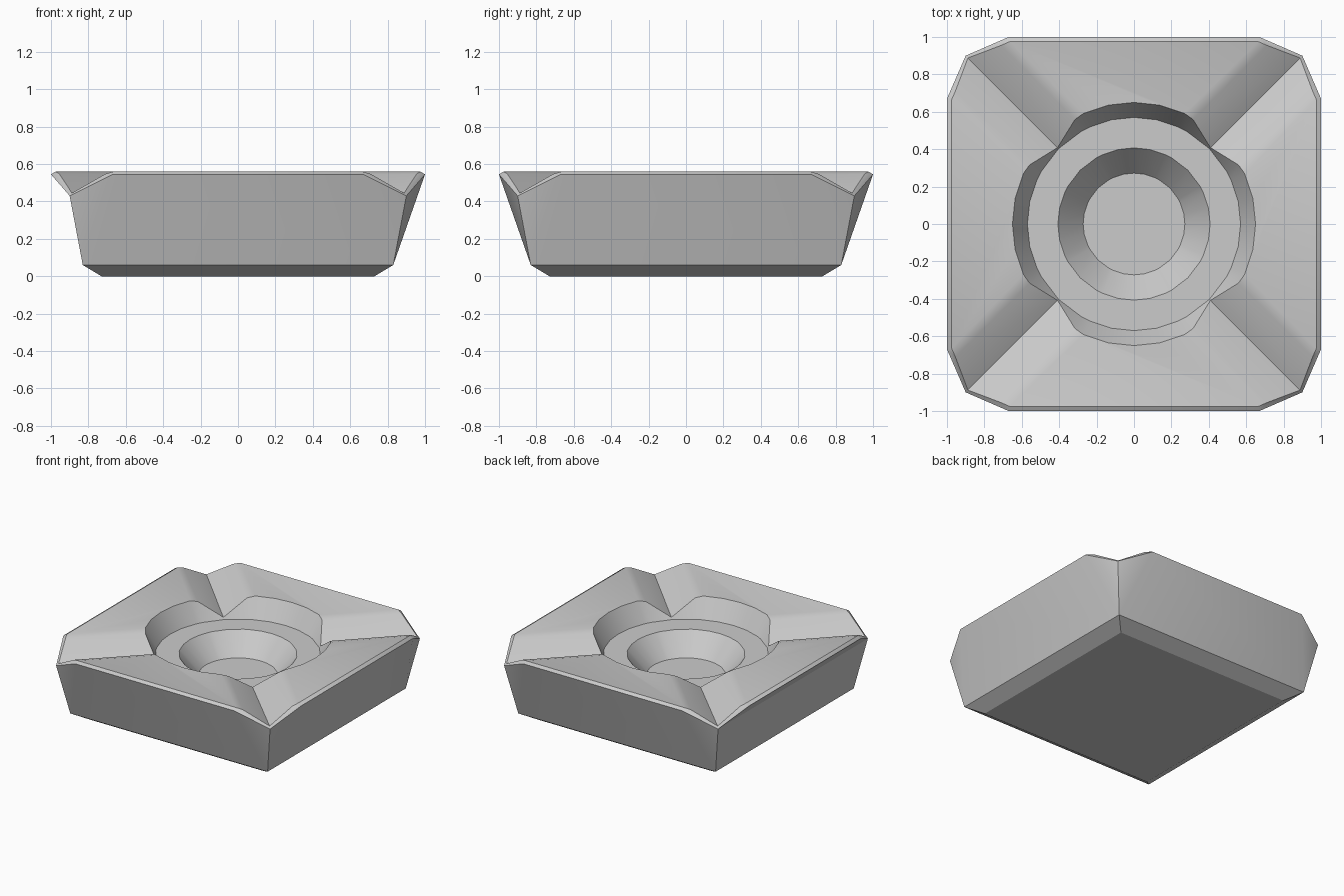
import bpy, bmesh, math
from mathutils import Vector, Matrix

if "Cube" in bpy.data.objects:
    bpy.data.objects.remove(bpy.data.objects["Cube"])

bm = bmesh.new()

# Everything is described for the +y quarter, then turned four times
ANGLES = [0, 15.5, 20.5, 33, 45, 57, 69.5, 74.5, 90]       # from one groove to the next
HEIGHTS = [.43, .545, .56, .56, .56, .56, .56, .545, .43]  # lip height: V grooves at the ends
STEP_Z, BOWL_Z = .416, .26


def polar(r, a, z):
    t = math.radians(135 - a)
    return Vector((r * math.cos(t), r * math.sin(t), z))


def mirrored(points):
    return points + [Vector((-p.x, p.y, p.z)) for p in reversed(points)]


for quarter in range(4):
    turn = Matrix.Rotation(quarter * math.pi / 2, 3, 'Z')

    def face(*pts):
        bm.faces.new([bm.verts.new(turn @ p) for p in pts])

    # Outer lip, chamfer line and base corners
    a, b, c, d = mirrored([Vector((-.9, .9, .43)), Vector((-.67, 1, .545))])
    inner = mirrored([Vector((-.888, .888, .445)), Vector((-.71, .955, .547)),
                      Vector((-.665, .975, .56))])
    e, f = mirrored([Vector((-.83, .83, .06))])
    g, h = mirrored([Vector((-.73, .73, 0))])

    # Side wall; the -x side flares only near the lip
    if quarter == 1:
        face(e, f, d, a)
        face(a, d, c, b)
    else:
        face(e, b, a)
        face(e, f, c, b)
        face(f, d, c)
    face(g, h, f, e)
    face(Vector((0, 0, 0)), h, g)

    # Lip chamfer
    face(a, b, inner[1], inner[0])
    face(b, inner[2], inner[1])
    face(b, c, inner[3], inner[2])
    face(c, inner[4], inner[3])
    face(c, d, inner[5], inner[4])

    # Recess rings
    lip = [polar(.57 + .08 * (z - STEP_Z) / (.56 - STEP_Z), t, z)
           for t, z in zip(ANGLES, HEIGHTS)]
    rings = [lip] + [[polar(r, t, z) for t in ANGLES]
                     for r, z in ((.57, STEP_Z), (.407, STEP_Z), (.272, BOWL_Z))]

    # Groove slopes and flat top
    for i, j in ((0, 0), (1, 1), (6, 3), (7, 4)):
        face(lip[i], lip[i + 1], inner[j + 1], inner[j])
    face(*lip[2:7], inner[3], inner[2])

    # Recess wall, step, bowl and bowl floor
    for r0, r1 in zip(rings, rings[1:]):
        for i in range(len(ANGLES) - 1):
            face(r0[i], r0[i + 1], r1[i + 1], r1[i])
    face(Vector((0, 0, BOWL_Z)), *rings[-1])

bmesh.ops.remove_doubles(bm, verts=bm.verts, dist=.0005)
bmesh.ops.recalc_face_normals(bm, faces=bm.faces)

mesh = bpy.data.meshes.new("square_dish")
bm.to_mesh(mesh)
bm.free()
dish = bpy.data.objects.new("square_dish", mesh)
bpy.context.collection.objects.link(dish)
bpy.context.view_layer.objects.active = dish
dish.select_set(True)
bpy.ops.object.shade_smooth_by_angle(angle=math.radians(25))
